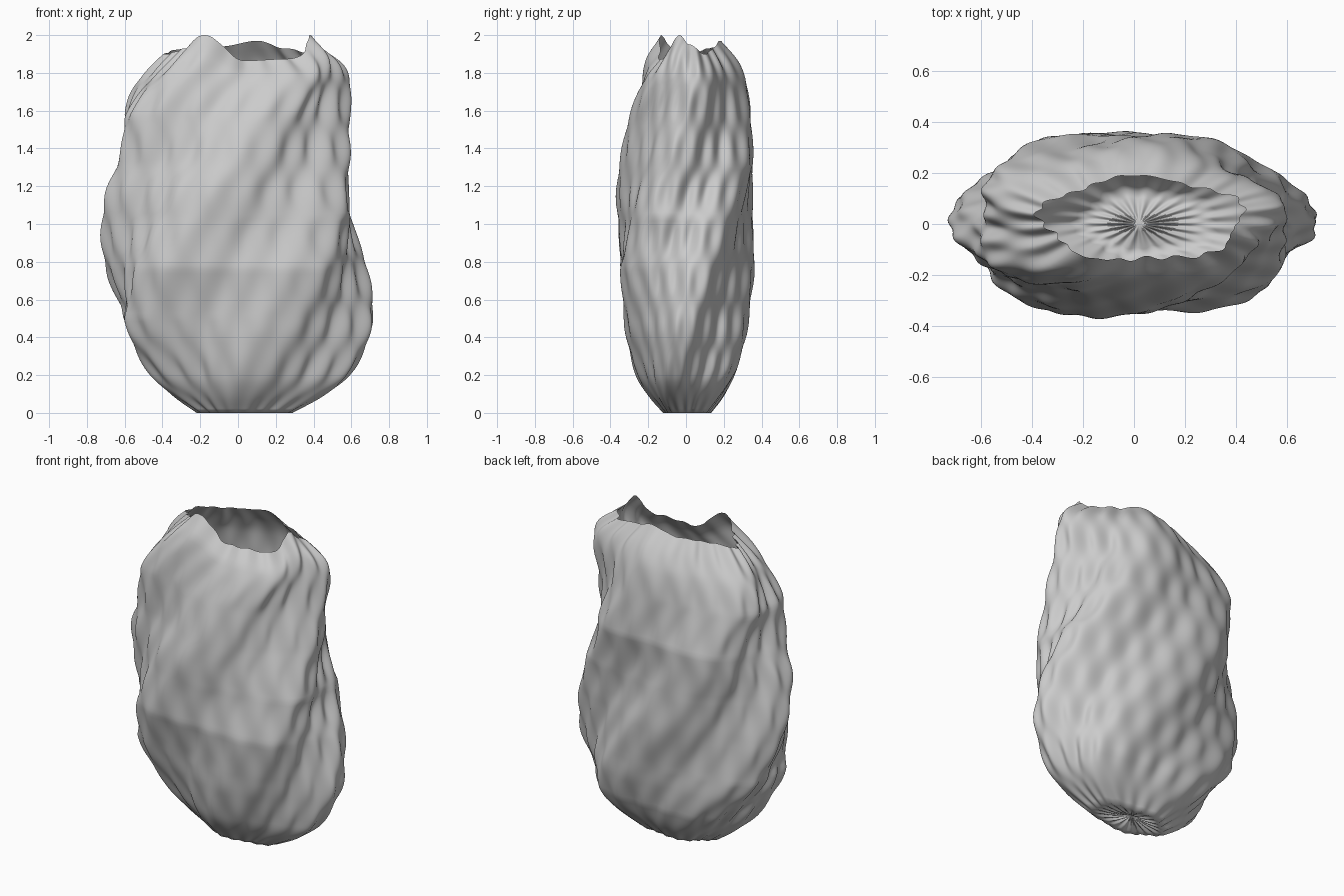
import bpy, bmesh
from math import sin, cos, pi, radians

if "Cube" in bpy.data.objects:
    bpy.data.objects.remove(bpy.data.objects["Cube"])

# Silhouette profile: height fraction, left, right, front, back
PROFILE = [
    (0.00, -0.21, 0.28, -0.12, 0.13),
    (0.05, -0.35, 0.46, -0.205, 0.205),
    (0.10, -0.45, 0.58, -0.26, 0.25),
    (0.20, -0.565, 0.69, -0.31, 0.31),
    (0.27, -0.605, 0.715, -0.325, 0.33),
    (0.40, -0.695, 0.68, -0.345, 0.36),
    (0.50, -0.715, 0.61, -0.355, 0.355),
    (0.60, -0.695, 0.58, -0.365, 0.35),
    (0.70, -0.63, 0.59, -0.345, 0.35),
    (0.82, -0.59, 0.585, -0.30, 0.34),
    (0.90, -0.55, 0.59, -0.25, 0.315),
    (0.95, -0.475, 0.55, -0.205, 0.27),
    (1.00, -0.38, 0.43, -0.14, 0.19),
]
# Rim height by angle in degrees
RIM = [(-20, 2.0), (0, 1.95), (28, 1.90), (55, 1.93), (80, 1.97), (107, 1.94),
       (140, 1.93), (180, 1.90), (215, 1.93), (240, 2.0), (270, 1.865),
       (307, 1.875), (340, 2.0)]
SEG, ROWS = 240, 84
TWIST = radians(67)      # turn of the five lobes per unit of height
ANGLES = [2 * pi * i / SEG for i in range(SEG)]


def profile_at(t):
    """Smooth (Hermite) sampling of the profile."""
    n = len(PROFILE)
    i = 0
    while i < n - 2 and t > PROFILE[i + 1][0]:
        i += 1
    p, q = PROFILE[i], PROFILE[i + 1]
    o, r = PROFILE[max(i - 1, 0)], PROFILE[min(i + 2, n - 1)]
    h = q[0] - p[0]
    s = (t - p[0]) / h
    out = []
    for c in range(1, 5):
        m0 = (q[c] - o[c]) / (q[0] - o[0]) * h
        m1 = (r[c] - p[c]) / (r[0] - p[0]) * h
        out.append((2*s**3 - 3*s*s + 1) * p[c] + (s**3 - 2*s*s + s) * m0
                   + (3*s*s - 2*s**3) * q[c] + (s**3 - s*s) * m1)
    return out


def rim_at(a):
    d = (a * 180 / pi + 20) % 360 - 20
    for (d0, z0), (d1, z1) in zip(RIM, RIM[1:]):
        if d <= d1:
            return z0 + (z1 - z0) * (0.5 - 0.5 * cos(pi * (d - d0) / (d1 - d0)))
    return RIM[0][1]


def ring_points(t):
    """Five-lobed twisted ring fitted to the silhouette, plus diamond ripples."""
    left, right, front, back = profile_at(t)
    zs = [1.93 * t + (rim_at(a) - 1.93) * t ** 4 for a in ANGLES]
    turn = TWIST * (1.93 * t - 0.5)
    raw = []
    for a in ANGLES:
        r = 1 + 0.065 * cos(5 * (a - turn))
        raw.append((r * cos(a), r * sin(a)))
    x0, x1 = min(p[0] for p in raw), max(p[0] for p in raw)
    y0, y1 = min(p[1] for p in raw), max(p[1] for p in raw)
    fade = min(1, 0.6 + 3 * t)
    pts = []
    for a, z, (x, y) in zip(ANGLES, zs, raw):
        k = fade * (0.008 * cos(20 * a - 19 * z) + 0.007 * cos(20 * a + 8 * z))
        pts.append((left + (right - left) * (x - x0) / (x1 - x0) + k * cos(a),
                    front + (back - front) * (y - y0) / (y1 - y0) + 0.55 * k * sin(a), z))
    return pts


# Rippled wall, open at the top
bm = bmesh.new()
rings = [[bm.verts.new(p) for p in ring_points(j / ROWS)] for j in range(ROWS + 1)]

# Pleated base gathered to a slightly raised centre
base = [rings[0]]
for f in (0.8, 0.55, 0.25):
    ring = []
    for a, v in zip(ANGLES, rings[0]):
        pleat = 0.02 * (1 - f) * f * (1 + cos(20 * a))
        ring.append(bm.verts.new((0.02 + (v.co.x - 0.02) * f, v.co.y * f,
                                  0.045 * (1 - f) ** 2 + pleat)))
    base.append(ring)
centre = bm.verts.new((0.02, 0, 0.045))

for lo, hi in list(zip(rings, rings[1:])) + list(zip(base[1:], base)):
    for i in range(SEG):
        k = (i + 1) % SEG
        bm.faces.new((lo[i], lo[k], hi[k], hi[i]))
for i in range(SEG):
    bm.faces.new((centre, base[-1][(i + 1) % SEG], base[-1][i]))
bmesh.ops.recalc_face_normals(bm, faces=bm.faces)

mesh = bpy.data.meshes.new("vase")
bm.to_mesh(mesh)
bm.free()
vase = bpy.data.objects.new("vase", mesh)
bpy.context.collection.objects.link(vase)
for p in mesh.polygons:
    p.use_smooth = True
